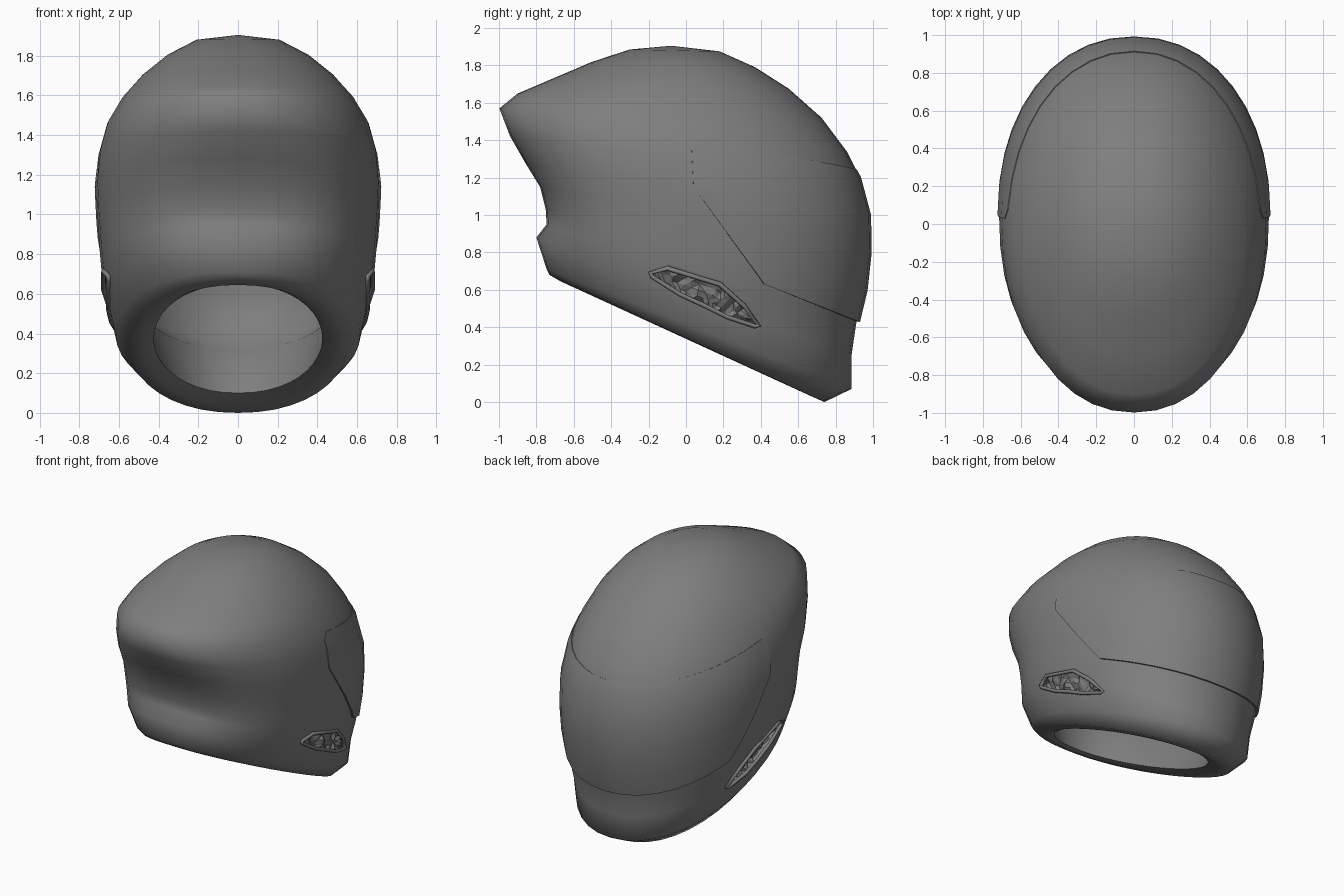
import bpy, bmesh, math, random
from mathutils import Vector
from mathutils.bvhtree import BVHTree

random.seed(4)
if "Cube" in bpy.data.objects:
    bpy.data.objects.remove(bpy.data.objects["Cube"])

grey = bpy.data.materials.new("dark_grey")
grey.use_nodes = True
grey.diffuse_color = (0.21, 0.21, 0.21, 1)
grey.node_tree.nodes["Principled BSDF"].inputs["Base Color"].default_value = grey.diffuse_color

SEG = 40
# Each ring: front y, front z, rear y, rear z, half width, front roundness
OUTER = [
    (-.73, .68, .74, .00, .55, .9), (-.745, .71, .885, .07, .615, .85),
    (-.80, .88, .885, .25, .655, .82), (-.745, .95, .91, .42, .685, .75),
    (-.75, 1.03, .955, .60, .697, .74), (-.78, 1.15, .98, .80, .708, .76),
    (-.86, 1.28, .98, 1.0, .715, .8), (-.94, 1.42, .93, 1.2, .70, .87),
    (-.998, 1.57, .86, 1.34, .66, .93), (-.90, 1.65, .725, 1.52, .585, .93),
    (-.70, 1.735, .55, 1.675, .48, .93), (-.50, 1.82, .37, 1.79, .355, .93),
    (-.30, 1.885, .18, 1.875, .21, .93)]
INNER = [
    (-.67, .645, .65, .04, .475, .9), (-.635, .65, .575, .10, .425, .93),
    (-.64, .83, .70, .32, .50, .93), (-.645, .88, .85, .37, .57, .9),
    (-.66, 1.1, .90, .60, .62, .85), (-.82, 1.45, .84, 1.2, .61, .93),
    (-.50, 1.74, .40, 1.70, .38, .93)]


def ring_points(ring):
    yf, zf, yb, zb, w, front = ring
    for i in range(SEG):
        a = math.tau * i / SEG
        c, s = math.cos(a), math.sin(a)
        x = w * math.copysign(abs(s) ** (front if c < 0 else .93), s)
        if c < 0:
            # squarer towards the flat front
            c = -abs(c) ** (front + .07)
        yield Vector((x, (yf + yb) / 2 + c * (yb - yf) / 2,
                      (zf + zb) / 2 + c * (zb - zf) / 2))


def loft(rings, start=None, end=None):
    bm = bmesh.new()
    loops = [[bm.verts.new(p) for p in ring_points(r)] for r in rings]
    for a, b in zip(loops, loops[1:]):
        for i in range(SEG):
            j = (i + 1) % SEG
            bm.faces.new((a[i], a[j], b[j], b[i]))
    for loop, pole in ((loops[0], start), (loops[-1], end)):
        if pole:
            v = bm.verts.new(pole)
            for i in range(SEG):
                bm.faces.new((loop[i], loop[(i + 1) % SEG], v))
    bmesh.ops.recalc_face_normals(bm, faces=bm.faces)
    return bm


def make(name, bm):
    me = bpy.data.meshes.new(name)
    bm.to_mesh(me)
    bm.free()
    me.materials.append(grey)
    ob = bpy.data.objects.new(name, me)
    bpy.context.collection.objects.link(ob)
    return ob


def activate(ob):
    bpy.ops.object.select_all(action='DESELECT')
    ob.select_set(True)
    bpy.context.view_layer.objects.active = ob


def smooth(ob, angle):
    activate(ob)
    bpy.ops.object.shade_smooth_by_angle(angle=math.radians(angle))


TOP = (0, -.08, 1.905)
outer = loft(OUTER, end=TOP)
tree = BVHTree.FromBMesh(outer)


def side_x(y, z):
    hit = tree.ray_cast(Vector((2, y, z)), Vector((-1, 0, 0)))[0]
    return hit.x if hit else 0.55


# Hollow shell: lining dome, neck rim and outside in one closed skin
shell = make("helmet_shell", loft(INNER[::-1] + OUTER, start=(0, -.05, 1.83), end=TOP))

# Visor: the outer skin trimmed to a side outline, standing proud at its lower edge
if sum(f.normal.dot(f.calc_center_median() - Vector((0, 0, .95))) for f in outer.faces) < 0:
    bmesh.ops.reverse_faces(outer, faces=outer.faces)
outer.normal_update()
for v, n in [(v, v.normal.copy()) for v in outer.verts]:
    v.co += n * min(.018, max(.004, .018 - .017 * (v.co.z - .5)))
VISOR = [(.03, 1.36), (.08, 1.40), (.85, 1.26), (1.1, 1.19), (1.1, .36), (.42, .63), (.04, 1.15)]
for (y0, z0), (y1, z1) in zip(VISOR, VISOR[1:] + VISOR[:1]):
    outward = Vector((0, z0 - z1, y1 - y0))
    bmesh.ops.bisect_plane(outer, geom=outer.verts[:] + outer.edges[:] + outer.faces[:],
                           plane_co=(0, y0, z0), plane_no=outward, clear_outer=True)
visor = make("visor", outer)
mod = visor.modifiers.new("thickness", 'SOLIDIFY')
mod.thickness = 0.025
activate(visor)
bpy.ops.object.modifier_apply(modifier=mod.name)
smooth(visor, 38)

# Side vents: pocket, raised lip and crumpled mesh
UPPER = [(-.19, .69), (-.10, .715), (.18, .63), (.31, .515), (.39, .41)]
LOWER = [(-.18, .67), (-.03, .575), (.10, .515), (.22, .455), (.37, .405)]
OUTLINE = UPPER + LOWER[::-1]


def along(chain, t):
    f = t * (len(chain) - 1)
    i = min(int(f), len(chain) - 2)
    return Vector(chain[i]).lerp(Vector(chain[i + 1]), f - i)


for side, label in ((1, "left"), (-1, "right")):
    # pocket cutter follows the curve of the shell
    bm = bmesh.new()
    near, far = [[bm.verts.new((side * (side_x(y, z) + d), y, z)) for y, z in OUTLINE]
                 for d in (-.05, .1)]
    n = len(OUTLINE)
    for i in range(n):
        j = (i + 1) % n
        bm.faces.new((near[i], near[j], far[j], far[i]))
    bm.faces.new(near)
    bm.faces.new(far)
    bmesh.ops.triangulate(bm, faces=bm.faces)
    bmesh.ops.recalc_face_normals(bm, faces=bm.faces)
    cutter = make("vent_cutter", bm)
    cutter.hide_render = True
    cut = shell.modifiers.new("vent", 'BOOLEAN')
    cut.operation = 'DIFFERENCE'
    cut.solver = 'EXACT'
    cut.object = cutter
    activate(shell)
    bpy.ops.object.modifier_apply(modifier=cut.name)
    bpy.data.objects.remove(cutter)

    # lip
    curve = bpy.data.curves.new(label + "_vent_lip", 'CURVE')
    curve.dimensions = '3D'
    curve.bevel_depth = 0.013
    curve.bevel_resolution = 1
    spline = curve.splines.new('POLY')
    spline.points.add(n - 1)
    spline.use_cyclic_u = True
    for p, (y, z) in zip(spline.points, OUTLINE):
        p.co = (side * (side_x(y, z) + .006), y, z, 1)
    curve.materials.append(grey)
    lip = bpy.data.objects.new(label + "_vent_lip", curve)
    bpy.context.collection.objects.link(lip)

    # crumpled mesh insert
    bm = bmesh.new()
    rows = []
    for i in range(23):
        a, b = along(UPPER, i / 22), along(LOWER, i / 22)
        row = []
        for k in range(5):
            y, z = a.lerp(b, k / 4)
            x = side_x(y, z) - random.uniform(.005, .045)
            row.append(bm.verts.new((side * x, y, z)))
        rows.append(row)
    for a, b in zip(rows, rows[1:]):
        for k in range(4):
            quad = (a[k], a[k + 1], b[k + 1], b[k])
            bm.faces.new(quad if side > 0 else quad[::-1])
    bmesh.ops.triangulate(bm, faces=bm.faces)
    make(label + "_vent_mesh", bm)

smooth(shell, 78)
